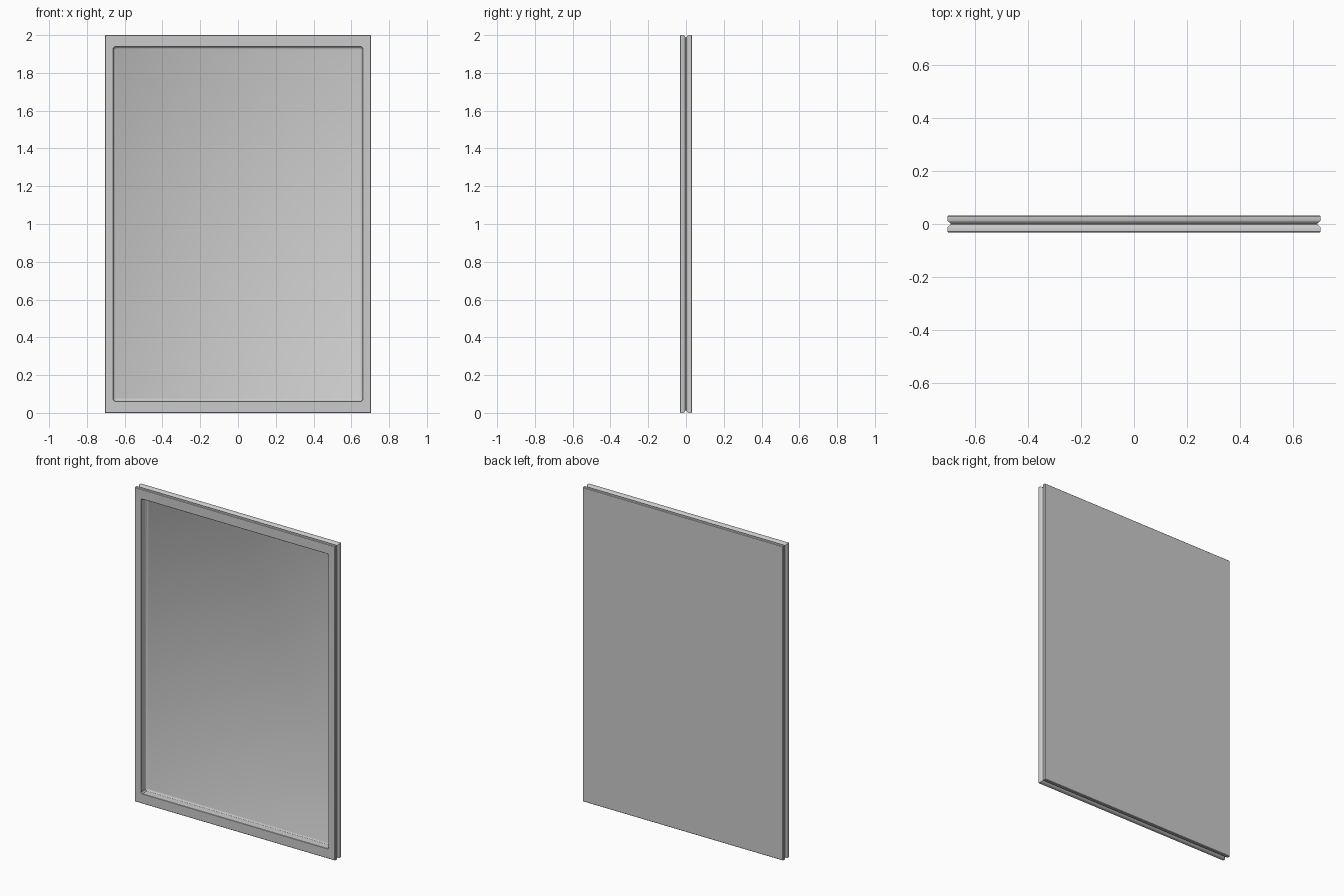
import bpy, bmesh

if "Cube" in bpy.data.objects:
    bpy.data.objects.remove(bpy.data.objects["Cube"])

HALF_W, HEIGHT, HALF_T = 0.705, 2.0, 0.032


def ring(bm, inset_x, inset_z, y, cut):
    """Rectangular loop with clipped corners, parallel to the panel face."""
    x, z = HALF_W - inset_x, HEIGHT / 2 - inset_z
    pts = [(x, -z + cut), (x, z - cut), (x - cut, z), (-x + cut, z),
           (-x, z - cut), (-x, -z + cut), (-x + cut, -z), (x - cut, -z)]
    return [bm.verts.new((px, y, pz + HEIGHT / 2)) for px, pz in pts]


# Cross-section of the rim from back to front: inset, y
half_rim = [(0.003, HALF_T), (0.0, 0.029), (0.0, 0.014), (0.002, 0.010), (0.012, 0.002)]
rim = half_rim + [(i, -y) for i, y in reversed(half_rim)]
# Recess in the front: inset, y
recess = [(0.044, -HALF_T), (0.046, -0.030), (0.047, 0.012), (0.050, 0.017), (0.055, 0.020)]

bm = bmesh.new()
loops = [ring(bm, i, i, y, 0.0) for i, y in rim]
loops += [ring(bm, i, i + 0.017, y, 0.008) for i, y in recess]
for a, b in zip(loops, loops[1:]):
    for k in range(8):
        n = (k + 1) % 8
        bm.faces.new((a[k], a[n], b[n], b[k]))

# Back face and recess floor
bm.faces.new(loops[0])
bm.faces.new(loops[-1])
bmesh.ops.remove_doubles(bm, verts=bm.verts[:], dist=0.0001)
bmesh.ops.recalc_face_normals(bm, faces=bm.faces[:])

mesh = bpy.data.meshes.new("framed_panel")
bm.to_mesh(mesh)
bm.free()
panel = bpy.data.objects.new("framed_panel", mesh)
bpy.context.collection.objects.link(panel)
bpy.context.view_layer.objects.active = panel
panel.select_set(True)
bpy.ops.object.shade_smooth_by_angle(angle=0.5)
